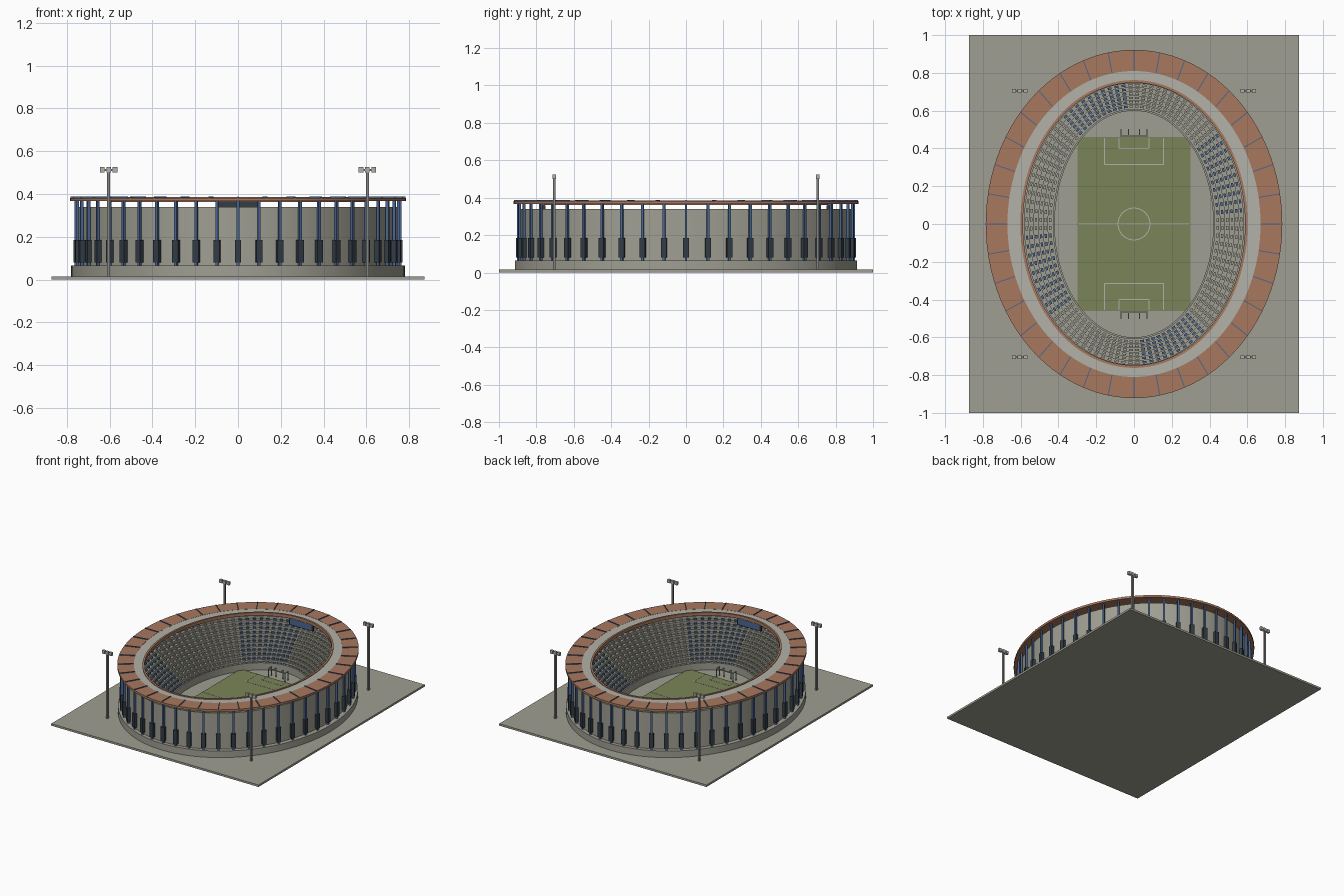
import bpy, bmesh, math
from mathutils import Matrix, Vector

if "Cube" in bpy.data.objects:
    bpy.data.objects.remove(bpy.data.objects["Cube"])


def mat(name, r, g, b):
    m = bpy.data.materials.new(name)
    lin = [((c / 255 + 0.055) / 1.055) ** 2.4 for c in (r, g, b)]
    m.diffuse_color = (*lin, 1)
    m.use_nodes = True
    m.node_tree.nodes["Principled BSDF"].inputs["Base Color"].default_value = m.diffuse_color
    return m


CONCRETE = mat("concrete grey", 160, 159, 147)
PALE = mat("pale grey", 178, 178, 168)
TERRA = mat("terracotta", 168, 120, 95)
BLUE = mat("steel blue", 74, 102, 146)
DARK = mat("dark slate", 50, 60, 70)
GREEN = mat("grass green", 122, 132, 88)
METAL = mat("metal grey", 132, 133, 127)


def finish(name, bm, material, smooth=False):
    bmesh.ops.recalc_face_normals(bm, faces=bm.faces)
    me = bpy.data.meshes.new(name)
    bm.to_mesh(me)
    bm.free()
    me.materials.append(material)
    ob = bpy.data.objects.new(name, me)
    bpy.context.collection.objects.link(ob)
    if smooth:
        bpy.ops.object.select_all(action='DESELECT')
        ob.select_set(True)
        bpy.context.view_layer.objects.active = ob
        bpy.ops.object.shade_smooth_by_angle(angle=math.radians(30))
    return ob


def add_box(bm, loc, size, rot=0.0):
    m = Matrix.Translation(loc) @ Matrix.Rotation(rot, 4, 'Z') @ Matrix.Diagonal((*size, 1))
    bmesh.ops.create_cube(bm, size=1, matrix=m)


def boxes(name, items, material):
    bm = bmesh.new()
    for it in items:
        add_box(bm, *it)
    return finish(name, bm, material)


def ring(name, profile, material, n=96):
    """Sweep a closed (rx, ry, z) profile round an ellipse."""
    bm = bmesh.new()
    loops = []
    for i in range(n):
        a = 2 * math.pi * i / n
        loops.append([bm.verts.new((rx * math.cos(a), ry * math.sin(a), z)) for rx, ry, z in profile])
    k = len(profile)
    for i in range(n):
        p, q = loops[i], loops[(i + 1) % n]
        for j in range(k):
            bm.faces.new((p[j], q[j], q[(j + 1) % k], p[(j + 1) % k]))
    return finish(name, bm, material, True)


def band(name, inner, outer, z0, z1, material):
    return ring(name, [(*inner, z0), (*outer, z0), (*outer, z1), (*inner, z1)], material)


def on_ellipse(rx, ry, deg):
    """Point on the ellipse and the heading of its outward normal."""
    a = math.radians(deg)
    return rx * math.cos(a), ry * math.sin(a), math.atan2(math.sin(a) / ry, math.cos(a) / rx)


# Ground slab, pitch surround and pitch
boxes("ground_slab", [((0, 0, 0.0075), (1.745, 2, 0.015))], CONCRETE)
bm = bmesh.new()
bmesh.ops.create_circle(bm, cap_ends=True, segments=96, radius=1,
                        matrix=Matrix.Translation((0, 0, 0.02)) @ Matrix.Diagonal((0.43, 0.615, 1, 1)))
finish("pitch_surround", bm, CONCRETE)
boxes("pitch", [((0, 0, 0.0225), (0.6, 0.92, 0.009))], GREEN)

# Pitch markings
W, ZL = 0.005, 0.0275
lines = [((0, 0, ZL), (0.6, W, 0.002))]
for s in (1, -1):
    for hw, y in ((0.155, 0.315), (0.08, 0.40)):
        lines.append(((0, s * y, ZL), (2 * hw, W, 0.002)))
        for t in (1, -1):
            lines.append(((t * hw, s * (y + 0.46) / 2, ZL), (W, 0.46 - y, 0.002)))
boxes("pitch_lines", lines, PALE)
ring("centre_circle", [(0.082, 0.082, 0.026), (0.087, 0.087, 0.026),
                       (0.087, 0.087, 0.0285), (0.082, 0.082, 0.0285)], PALE, 48)

# Goals
goal = []
for s in (1, -1):
    goal.append(((0, s * 0.465, 0.09), (0.146, 0.006, 0.006)))
    for x in (-0.07, -0.03, 0.03, 0.07):
        goal.append(((x, s * 0.483, 0.09), (0.005, 0.04, 0.005)))
        goal.append(((x, s * 0.50, 0.057), (0.005, 0.005, 0.07)))
    for x in (-0.07, 0.07):
        goal.append(((x, s * 0.465, 0.057), (0.006, 0.006, 0.07)))
boxes("goals", goal, PALE)

# Stepped stand bowl
ROWS, TX, TY, RISE = 12, 0.025, 0.0225, 0.0225
steps = [(0.43, 0.61, 0.015)]
for i in range(ROWS):
    z = 0.06 + RISE * i
    steps.append((0.43 + TX * i, 0.61 + TY * i, z))
    steps.append((0.43 + TX * (i + 1), 0.61 + TY * (i + 1), z))
steps.append((0.73, 0.88, 0.015))
ring("stand_bowl", steps, CONCRETE)
band("stand_parapet", (0.42, 0.60), (0.43, 0.61), 0.015, 0.075, CONCRETE)

# Seats: four blue blocks, grey elsewhere
blue, grey = [], []
for i in range(ROWS):
    z = 0.06 + RISE * i
    for k in range(96):
        deg = (k + 0.5) * 3.75
        x, y, h = on_ellipse(0.444 + TX * i, 0.6225 + TY * i, deg)
        is_blue = 4 < deg % 90 < 41
        target = blue if is_blue else grey
        target.append(((x, y, z + 0.006), (0.012, 0.020, 0.012), h))
boxes("blue_seats", blue, BLUE)
boxes("grey_seats", grey, CONCRETE)

# Plinth and outer wall
band("plinth", (0.72, 0.87), (0.78, 0.915), 0.012, 0.065, CONCRETE)
band("outer_wall", (0.728, 0.878), (0.745, 0.888), 0.06, 0.34, CONCRETE)

# Columns with dark piers
cols, piers = [], []
for k in range(48):
    x, y, h = on_ellipse(0.757, 0.897, k * 7.5)
    cols.append(((x, y, 0.217), (0.014, 0.013, 0.305), h))
    piers.append(((x, y, 0.133), (0.022, 0.030, 0.105), h))
boxes("roof_columns", cols, BLUE)
boxes("column_piers", piers, DARK)

# Roof: terracotta outer ring, pale inner ring, terracotta lip
band("roof_outer", (0.67, 0.81), (0.785, 0.922), 0.366, 0.382, TERRA)
band("roof_inner", (0.60, 0.76), (0.67, 0.81), 0.368, 0.381, PALE)
band("roof_lip", (0.588, 0.748), (0.602, 0.762), 0.362, 0.386, TERRA)

# Roof ribs
ribs = []
for k in range(36):
    a = math.radians(k * 10)
    p = Vector((0.672 * math.cos(a), 0.812 * math.sin(a), 0.384))
    q = Vector((0.782 * math.cos(a), 0.919 * math.sin(a), 0.384))
    d = q - p
    ribs.append(((p + q) / 2, (d.length, 0.005, 0.007), math.atan2(d.y, d.x)))
boxes("roof_ribs", ribs, BLUE)

# Scoreboards hung under the roof at both ends
boxes("scoreboards", [((0, s * 0.765, 0.335), (0.2, 0.018, 0.06)) for s in (1, -1)], DARK)
boxes("scoreboard_screens", [((0, s * 0.7545, 0.335), (0.18, 0.004, 0.045)) for s in (1, -1)], BLUE)

# Floodlight masts
masts, lamps = [], []
for sx in (1, -1):
    for sy in (1, -1):
        x, y = sx * 0.605, sy * 0.705
        masts.append(((x, y, 0.26), (0.013, 0.013, 0.50)))
        masts.append(((x, y, 0.512), (0.07, 0.006, 0.008)))
        for o in (-0.03, 0, 0.03):
            lamps.append(((x + o, y, 0.513), (0.022, 0.018, 0.024)))
boxes("floodlight_masts", masts, METAL)
boxes("floodlight_lamps", lamps, PALE)
